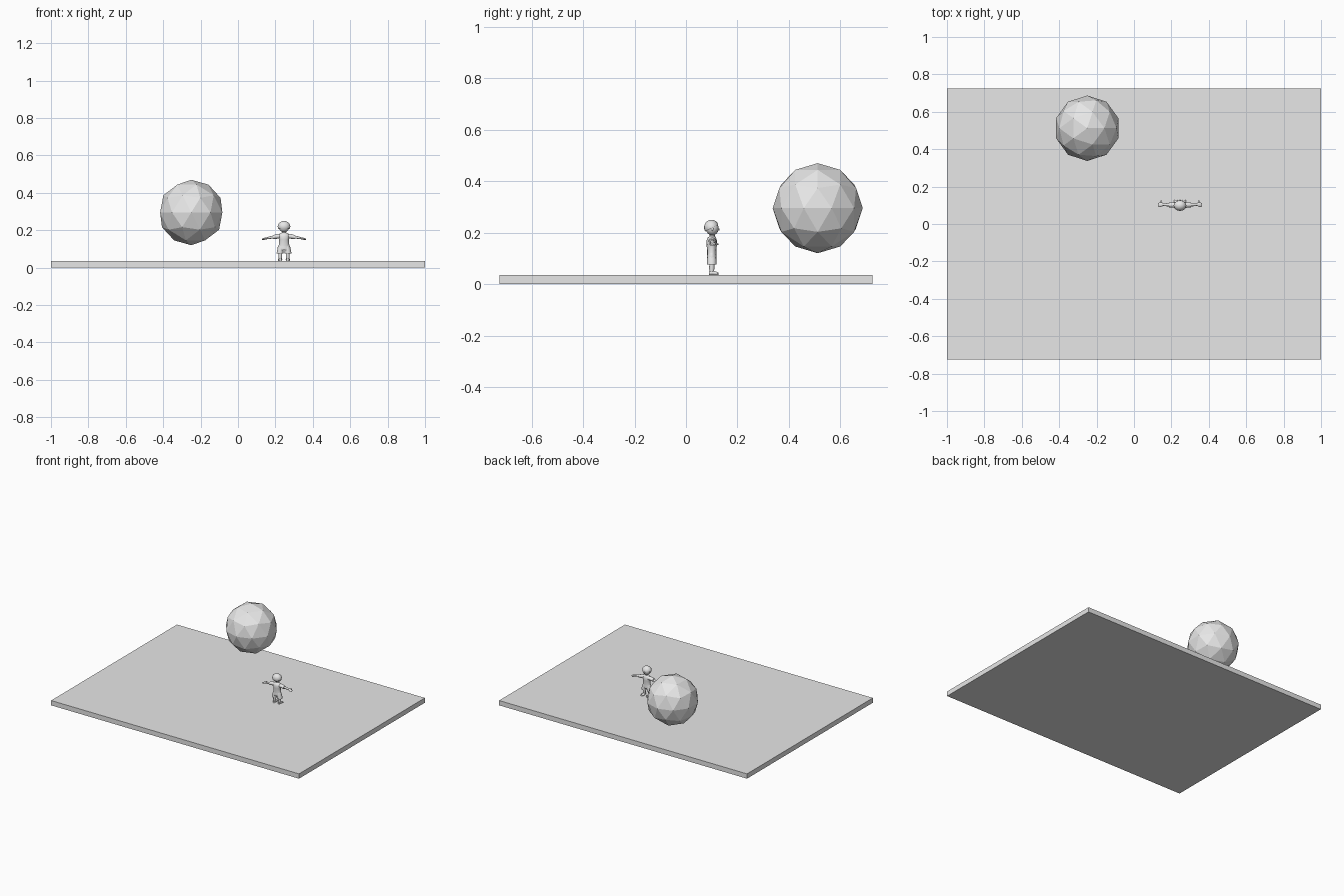
import bpy, bmesh, math
from mathutils import Matrix, Vector

cube = bpy.data.objects.get("Cube")
if cube:
    bpy.data.objects.remove(cube, do_unlink=True)

# One plain grey for everything
grey = bpy.data.materials.new("plain_grey")
grey.use_nodes = True
grey.diffuse_color = (0.8, 0.8, 0.8, 1)
grey.node_tree.nodes["Principled BSDF"].inputs["Base Color"].default_value = (0.8, 0.8, 0.8, 1)

FIGURE = Vector((0.246, 0.102, 0))
SIDES = (("left", 1), ("right", -1))


def finish(name, bm, location=FIGURE, smooth=True):
    """Turn a bmesh into a named grey object."""
    bmesh.ops.recalc_face_normals(bm, faces=bm.faces)
    mesh = bpy.data.meshes.new(name)
    bm.to_mesh(mesh)
    bm.free()
    mesh.materials.append(grey)
    for face in mesh.polygons:
        face.use_smooth = smooth
    obj = bpy.data.objects.new(name, mesh)
    obj.location = location
    bpy.context.collection.objects.link(obj)
    if smooth:
        bpy.ops.object.select_all(action='DESELECT')
        obj.select_set(True)
        bpy.context.view_layer.objects.active = obj
        bpy.ops.object.shade_smooth_by_angle(angle=math.radians(50))
    return obj


def loft(name, axis, rings, sides=12):
    """Skin ellipses given as (distance, centre a, centre b, radius a, radius b)."""
    place = {"x": lambda t, a, b: (t, a, b),
             "y": lambda t, a, b: (a, t, b),
             "z": lambda t, a, b: (a, b, t)}[axis]
    bm = bmesh.new()
    loops = []
    for t, ca, cb, ra, rb in rings:
        angles = [math.tau * i / sides for i in range(sides)]
        loops.append([bm.verts.new(place(t, ca + ra * math.cos(g), cb + rb * math.sin(g)))
                      for g in angles])
    for low, high in zip(loops, loops[1:]):
        for i in range(sides):
            j = (i + 1) % sides
            bm.faces.new((low[i], low[j], high[j], high[i]))
    bm.faces.new(loops[0])
    bm.faces.new(loops[-1])
    return finish(name, bm)


def ball(name, centre, radii, cut=None):
    """Ellipsoid, optionally trimmed to the side a plane normal points at."""
    bm = bmesh.new()
    bmesh.ops.create_uvsphere(bm, u_segments=16, v_segments=10, radius=1)
    if cut:
        geom = bm.verts[:] + bm.edges[:] + bm.faces[:]
        result = bmesh.ops.bisect_plane(bm, geom=geom, plane_co=(0, 0.1, -0.05),
                                        plane_no=cut, clear_inner=True)
        edges = [e for e in result["geom_cut"] if isinstance(e, bmesh.types.BMEdge)]
        bmesh.ops.edgeloop_fill(bm, edges=edges)
    bm.transform(Matrix.Translation(centre) @ Matrix.Diagonal((*radii, 1)))
    return finish(name, bm)


# Ground slab
bm = bmesh.new()
bmesh.ops.create_cube(bm, size=1)
bm.transform(Matrix.Diagonal((2, 1.45, 0.035, 1)))
finish("ground_slab", bm, (0, 0, 0.0175), smooth=False)

# Faceted floating ball
bm = bmesh.new()
bmesh.ops.create_icosphere(bm, subdivisions=2, radius=0.175)
finish("faceted_ball", bm, (-0.25, 0.512, 0.295), smooth=False)

# Head, facing the back edge of the slab
ball("head", (0, 0, 0.217), (0.028, 0.025, 0.028))
ball("hair", (0, -0.003, 0.220), (0.034, 0.029, 0.030), cut=(0, -0.5, 1))
ball("nose", (0, 0.025, 0.212), (0.004, 0.004, 0.004))
loft("neck", "z", [(0.172, 0, 0, 0.011, 0.010), (0.198, 0, 0, 0.010, 0.010)])

# Shirt and hips
loft("shirt", "z", [
    (0.112, 0, -0.002, 0.031, 0.018),
    (0.130, 0, -0.002, 0.026, 0.018),
    (0.150, 0, -0.002, 0.026, 0.020),
    (0.168, 0, -0.002, 0.031, 0.021),
    (0.180, 0, -0.002, 0.026, 0.016),
    (0.187, 0, 0, 0.012, 0.010)])
loft("shorts_hips", "z", [
    (0.094, 0, -0.002, 0.034, 0.018),
    (0.108, 0, -0.002, 0.034, 0.019),
    (0.120, 0, -0.002, 0.029, 0.017)])

# Limbs, one of each per side
for label, s in SIDES:
    loft(label + "_shorts_leg", "z", [
        (0.076, s * 0.022, -0.002, 0.018, 0.018),
        (0.096, s * 0.019, -0.002, 0.017, 0.018),
        (0.114, s * 0.015, -0.002, 0.015, 0.016)])
    loft(label + "_leg", "z", [
        (0.040, s * 0.020, -0.001, 0.008, 0.008),
        (0.060, s * 0.020, -0.002, 0.010, 0.010),
        (0.085, s * 0.019, -0.001, 0.010, 0.010)])
    loft(label + "_foot", "y", [
        (-0.012, s * 0.020, 0.042, 0.008, 0.007),
        (0.000, s * 0.020, 0.044, 0.010, 0.009),
        (0.014, s * 0.021, 0.042, 0.012, 0.007),
        (0.025, s * 0.022, 0.040, 0.009, 0.005)])
    loft(label + "_sleeve", "x", [
        (s * 0.018, 0, 0.168, 0.015, 0.013),
        (s * 0.034, 0, 0.168, 0.014, 0.013),
        (s * 0.058, 0, 0.163, 0.013, 0.011)])
    loft(label + "_arm", "x", [
        (s * 0.050, 0, 0.165, 0.008, 0.008),
        (s * 0.075, 0.001, 0.161, 0.008, 0.007),
        (s * 0.094, 0.002, 0.157, 0.006, 0.005)])
    loft(label + "_hand", "x", [
        (s * 0.090, 0.002, 0.157, 0.006, 0.005),
        (s * 0.098, 0.003, 0.156, 0.012, 0.006),
        (s * 0.108, 0.001, 0.154, 0.013, 0.005),
        (s * 0.117, 0, 0.152, 0.009, 0.003)])
    ball(label + "_thumb", (s * 0.100, 0.017, 0.155), (0.005, 0.008, 0.004))
    ball(label + "_ear", (s * 0.028, 0, 0.214), (0.004, 0.005, 0.007))
